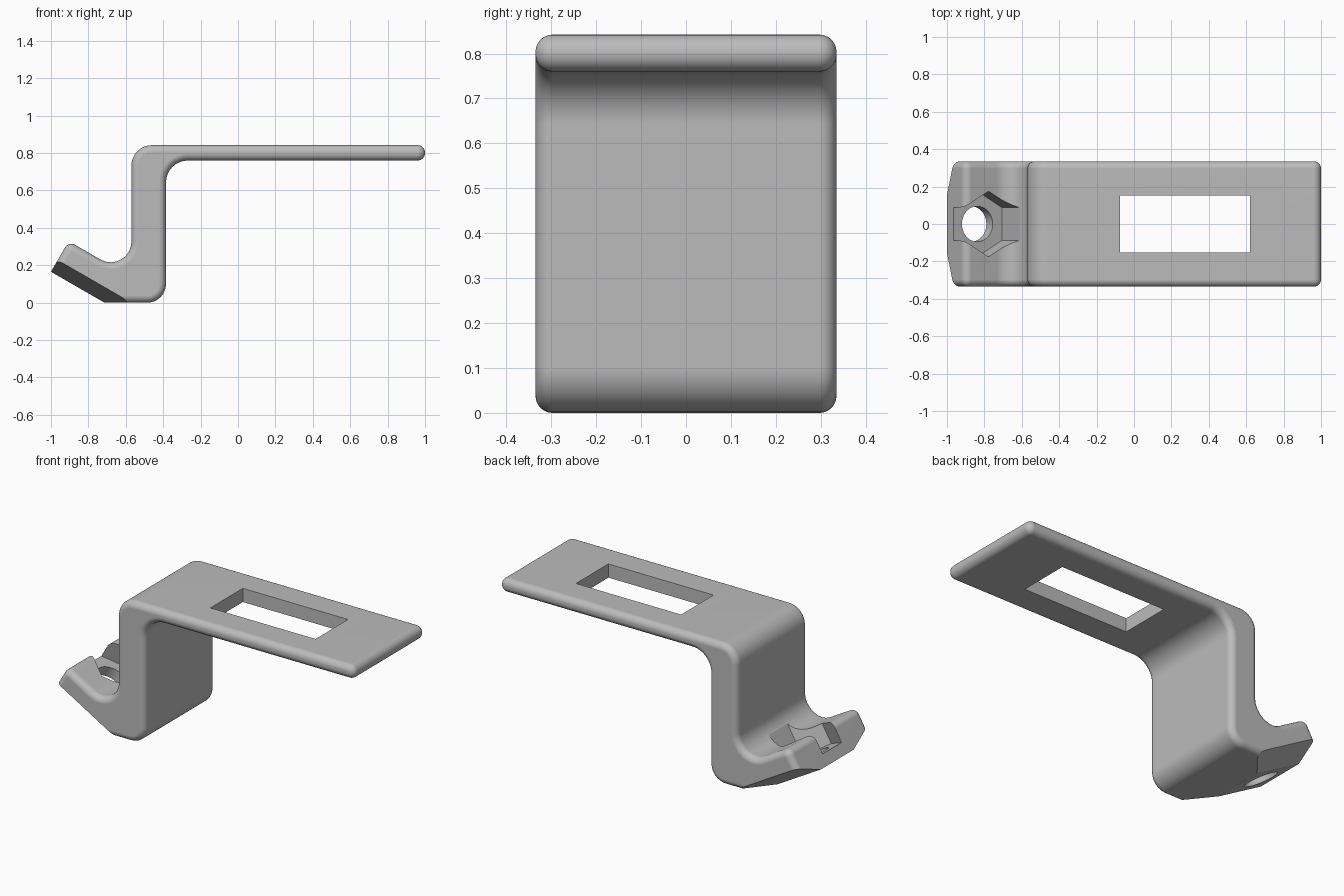
import bpy, bmesh, math
from mathutils import Matrix, Vector

if "Cube" in bpy.data.objects:
    bpy.data.objects.remove(bpy.data.objects["Cube"], do_unlink=True)

HALF = 0.335      # half the bracket width
ROUND = 0.038     # rounding along both side rims
STEPS = 8

grey = bpy.data.materials.new("plain_grey")
grey.use_nodes = True
colour = (0.5, 0.5, 0.5, 1)
grey.diffuse_color = colour
grey.node_tree.nodes["Principled BSDF"].inputs["Base Color"].default_value = colour

# Side outline, anticlockwise: x, z, corner radius
CORNERS = [(-1.0, 0.165, 0), (-0.714, 0, 0), (-0.385, 0, 0.1), (-0.385, 0.76, 0.117),
           (1.0, 0.76, 0.04), (1.0, 0.842, 0.04), (-0.57, 0.842, 0.11),
           (-0.57, 0.135, 0.11), (-0.9055, 0.329, 0.04)]


def outline(inset):
    """Rounded outline moved inwards by inset."""
    pts, count = [], len(CORNERS)
    for i, (x, z, r) in enumerate(CORNERS):
        p = Vector((x, z))
        a = (p - Vector(CORNERS[i - 1][:2])).normalized()
        b = (Vector(CORNERS[(i + 1) % count][:2]) - p).normalized()
        na, nb = Vector((-a.y, a.x)), Vector((-b.y, b.x))
        turn = math.atan2(a.x * b.y - a.y * b.x, a.dot(b))
        side = 1 if turn > 0 else -1
        mitre = (na + nb) / (1 + na.dot(nb))
        centre = p + mitre * r * side
        radius = max(r - inset * side, 0) if r else 0
        if not r:
            centre = p + mitre * inset
        for k in range(STEPS + 1):
            t = turn * k / STEPS
            out = Matrix.Rotation(t, 2) @ (-na * side)
            pts.append(centre + out * radius)
    return pts


def new_object(name, bm):
    bmesh.ops.recalc_face_normals(bm, faces=bm.faces)
    mesh = bpy.data.meshes.new(name)
    bm.to_mesh(mesh)
    bm.free()
    mesh.materials.append(grey)
    obj = bpy.data.objects.new(name, mesh)
    bpy.context.collection.objects.link(obj)
    return obj


def prism(name, points, low, high, axis):
    """Extrude a flat outline along local z or y."""
    bm = bmesh.new()
    place = (lambda u, v, w: (u, v, w)) if axis == "z" else (lambda u, v, w: (w, u, v))
    base = [bm.verts.new(place(u, v, low)) for u, v in points]
    top = [bm.verts.new(place(u, v, high)) for u, v in points]
    bm.faces.new(base)
    bm.faces.new(top)
    for i in range(len(base)):
        bm.faces.new((base[i - 1], base[i], top[i], top[i - 1]))
    return new_object(name, bm)


def ngon(cx, radius, sides, start):
    return [(cx + radius * math.cos(start + math.tau * i / sides),
             radius * math.sin(start + math.tau * i / sides)) for i in range(sides)]


# Bracket body: outline lofted across the width with rounded rims
bm = bmesh.new()
quarter = [math.pi / 2 * k / STEPS for k in range(STEPS + 1)]
levels = [(-HALF + ROUND * (1 - math.sin(t)), ROUND * (1 - math.cos(t))) for t in reversed(quarter)]
levels = levels[::-1] if levels[0][0] > levels[-1][0] else levels
levels = [(-HALF + ROUND * (1 - math.cos(t)), ROUND * (1 - math.sin(t))) for t in quarter]
levels += [(-y, inset) for y, inset in reversed(levels)]
rings = [[bm.verts.new((p.x, y, p.y)) for p in outline(inset)] for y, inset in levels]
for lower, upper in zip(rings, rings[1:]):
    for i in range(len(lower)):
        bm.faces.new((lower[i - 1], lower[i], upper[i], upper[i - 1]))
bm.faces.new(rings[0])
bm.faces.new(rings[-1])
bmesh.ops.remove_doubles(bm, verts=bm.verts, dist=0.0002)
bracket = new_object("bracket", bm)

# Cutters: plate window, then lip cuts in the tilted lip frame
lip = Matrix.Translation((-1, 0, 0.165)) @ Matrix.Rotation(math.radians(30), 4, "Y")
window = prism("window_cutter", [(-0.075, -0.153), (0.62, -0.153), (0.62, 0.153), (-0.075, 0.153)],
               0.6, 1, "z")
hole = prism("bolt_hole_cutter", ngon(0.148, 0.095, 48, 0), -0.2, 0.15, "z")
pocket = prism("nut_pocket_cutter", ngon(0.148, 0.175, 6, math.pi / 2), 0.068, 0.29, "z")
cutters = [window, hole, pocket]
for side, label in ((1, "back"), (-1, "front")):
    wedge = [(side * 0.155, 0), (side * 0.455, 0.12), (side * 0.455, -0.2), (side * 0.155, -0.2)]
    cutters.append(prism(label + "_chamfer_cutter", wedge, -0.3, 0.9, "y"))
for cutter in cutters[1:]:
    cutter.matrix_world = lip

bpy.ops.object.select_all(action="DESELECT")
bracket.select_set(True)
bpy.context.view_layer.objects.active = bracket
for cutter in cutters:
    cutter.hide_render = True
    mod = bracket.modifiers.new(cutter.name, "BOOLEAN")
    mod.operation, mod.solver, mod.object = "DIFFERENCE", "EXACT", cutter
    bpy.ops.object.modifier_apply(modifier=mod.name)
for cutter in cutters:
    bpy.data.objects.remove(cutter, do_unlink=True)

# Smooth rounding with crisp cut edges
bpy.ops.object.shade_smooth_by_angle(angle=math.radians(20))
weighted = bracket.modifiers.new("weighted_normals", "WEIGHTED_NORMAL")
weighted.keep_sharp = True
